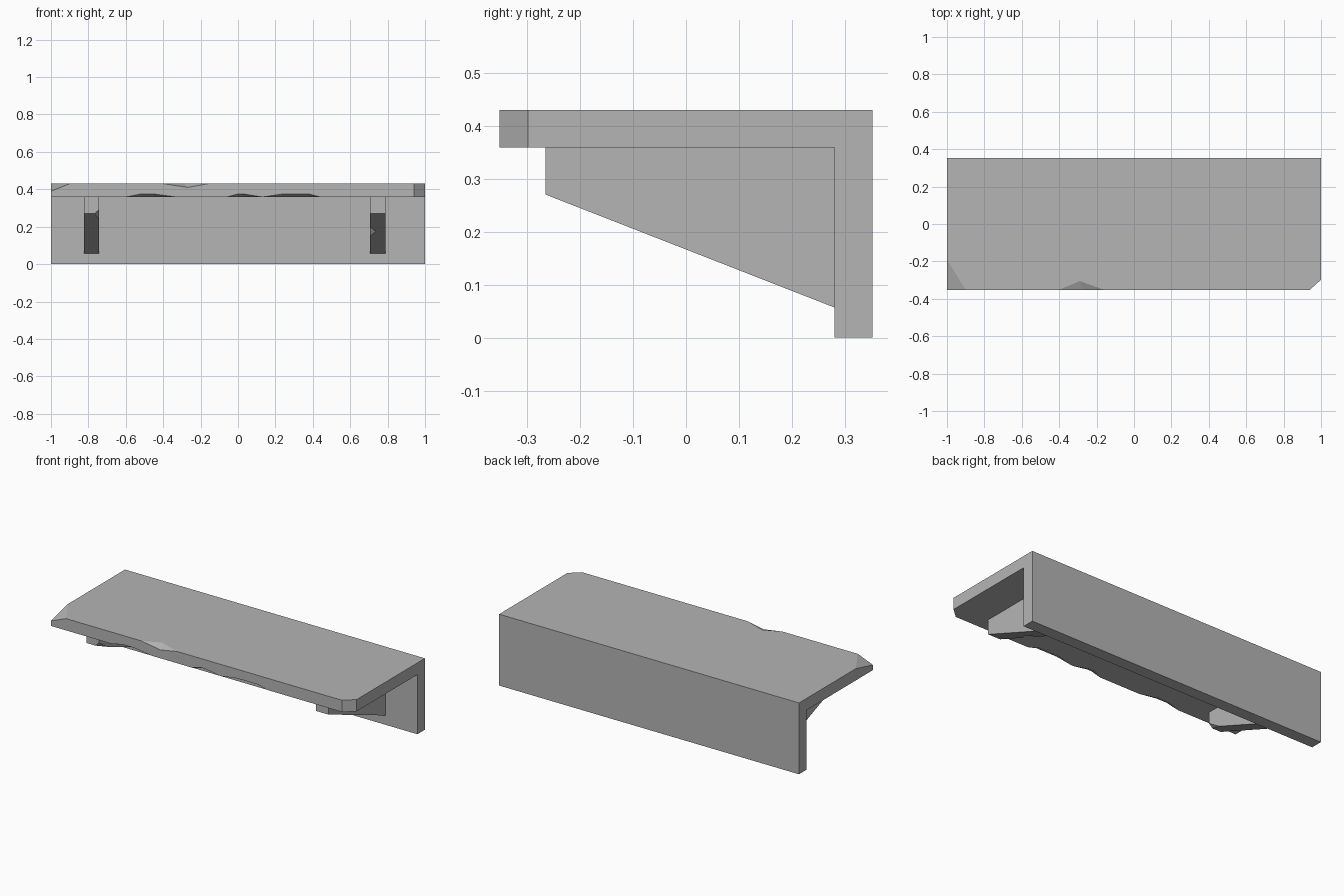
import bpy, bmesh
from mathutils import Vector

default = bpy.data.objects.get("Cube")
if default:
    bpy.data.objects.remove(default, do_unlink=True)

stone = bpy.data.materials.new("grey_stone")
stone.use_nodes = True
stone.diffuse_color = (0.46, 0.46, 0.46, 1)
stone.node_tree.nodes["Principled BSDF"].inputs["Base Color"].default_value = (0.46, 0.46, 0.46, 1)


def add_object(name, bm):
    bmesh.ops.recalc_face_normals(bm, faces=bm.faces)
    mesh = bpy.data.meshes.new(name)
    bm.to_mesh(mesh)
    bm.free()
    mesh.materials.append(stone)
    obj = bpy.data.objects.new(name, mesh)
    bpy.context.collection.objects.link(obj)
    return obj


def extrude_profile(name, profile, x0, x1):
    """Sweep a (y, z) outline along x."""
    bm = bmesh.new()
    face = bm.faces.new([bm.verts.new((x0, y, z)) for y, z in profile])
    swept = bmesh.ops.extrude_face_region(bm, geom=[face])["geom"]
    moved = [v for v in swept if isinstance(v, bmesh.types.BMVert)]
    bmesh.ops.translate(bm, verts=moved, vec=(x1 - x0, 0, 0))
    return add_object(name, bm)


def chip(target, points):
    """Break away the convex hull of the points."""
    bm = bmesh.new()
    for p in points:
        bm.verts.new(p)
    bmesh.ops.convex_hull(bm, input=bm.verts)
    cutter = add_object("chip_cutter", bm)
    cutter.hide_render = True
    mod = target.modifiers.new("chip", 'BOOLEAN')
    mod.operation = 'DIFFERENCE'
    mod.solver = 'EXACT'
    mod.object = cutter
    bpy.context.view_layer.objects.active = target
    bpy.ops.object.modifier_apply(modifier=mod.name)
    bpy.data.objects.remove(cutter, do_unlink=True)


def chip_corner(target, corner, points):
    """Slice a corner off along the plane of three points."""
    centre = sum((Vector(p) for p in points), Vector()) / len(points)
    chip(target, points + [centre + (Vector(corner) - centre) * 2])


FRONT, BACK, WALL = -0.352, 0.352, 0.28
TOP, UNDER = 0.43, 0.359

# Ledge and back wall in one angled piece
ledge = extrude_profile("ledge", [(FRONT, UNDER), (FRONT, TOP), (BACK, TOP),
                                  (BACK, 0), (WALL, 0), (WALL, UNDER)], -1, 1)

# Broken front corners
chip_corner(ledge, (-1, FRONT, TOP),
            [(-1, -0.19, TOP), (-0.9, FRONT, TOP), (-1, FRONT, 0.39)])
chip(ledge, [(x, y, z) for z in (0.3, 0.5)
             for x, y in ((0.88, -0.406), (1.06, -0.244), (1.06, -0.406))])

# Chip in the top front edge
chip(ledge, [(-0.4, FRONT, TOP), (-0.16, FRONT, TOP), (-0.29, -0.305, TOP),
             (-0.27, FRONT, 0.41), (-0.28, -0.45, 0.5)])

# Shallow chips along the lower front edge: ends, then flat span between them
for start, a, b, end in ((-0.6, -0.52, -0.45, -0.33),
                         (-0.06, 0.0, 0.03, 0.13),
                         (0.13, 0.24, 0.38, 0.44)):
    chip(ledge, [(start, FRONT, UNDER), (end, FRONT, UNDER),
                 (a, FRONT, 0.375), (b, FRONT, 0.375),
                 (a, FRONT + 0.035, UNDER), (b, FRONT + 0.035, UNDER),
                 ((a + b) / 2, FRONT - 0.1, UNDER - 0.1)])

# Sloping support brackets
outline = [(-0.265, UNDER), (-0.265, 0.27), (WALL, 0.057), (WALL, UNDER)]
right_bracket = extrude_profile("right_bracket", outline, -0.824, -0.742)
left_bracket = extrude_profile("left_bracket", outline, 0.706, 0.788)

# Broken bracket edges
chip_corner(right_bracket, (-0.742, -0.265, 0.27),
            [(-0.767, -0.265, 0.27), (-0.742, -0.265, 0.292), (-0.742, -0.18, 0.237)])
chip(left_bracket, [(0.706, -0.08, 0.198), (0.706, 0.042, 0.15), (0.738, -0.022, 0.175),
                    (0.706, -0.02, 0.23), (0.66, -0.08, 0.1)])
